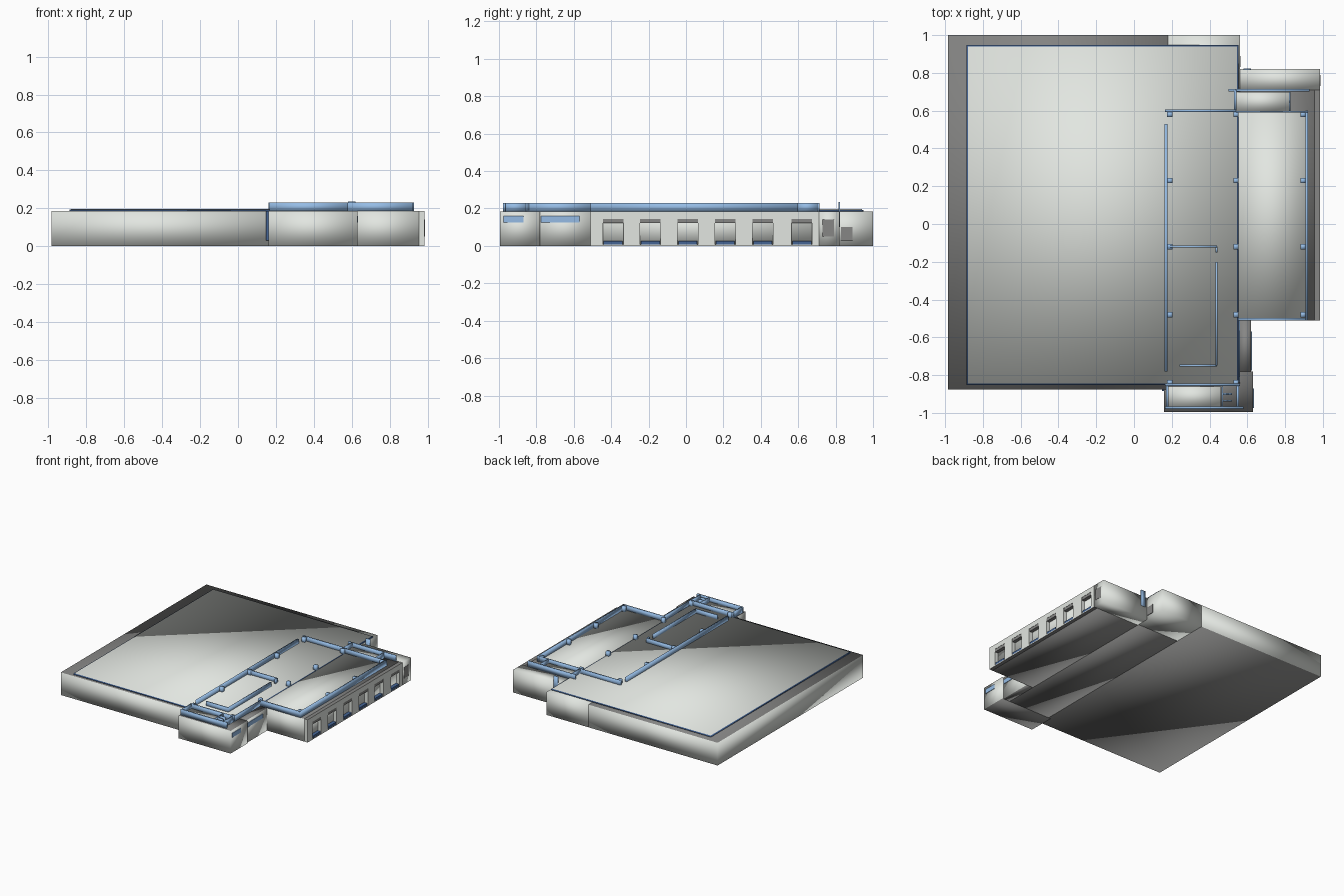
import bpy

cube = bpy.data.objects.get("Cube")
if cube:
    bpy.data.objects.remove(cube, do_unlink=True)


def material(name, rgb):
    m = bpy.data.materials.new(name)
    m.use_nodes = True
    m.diffuse_color = (*rgb, 1)
    m.node_tree.nodes["Principled BSDF"].inputs["Base Color"].default_value = (*rgb, 1)
    return m


GREY = material("pale grey", (0.76, 0.79, 0.75))
DARK = material("dark grey", (0.24, 0.24, 0.235))
BLUE = material("light blue", (0.3, 0.5, 0.78))
NAVY = material("deep blue", (0.06, 0.13, 0.3))


def box(name, x, y, z, mat=GREY, smooth=True, caps=None):
    """Box from its extents along each axis; caps colours its top and underside."""
    bpy.ops.mesh.primitive_cube_add(size=1, location=[sum(r) / 2 for r in (x, y, z)])
    ob = bpy.context.object
    ob.name = name
    ob.data.name = name
    for v in ob.data.vertices:
        for i, r in enumerate((x, y, z)):
            v.co[i] *= r[1] - r[0]
    ob.data.materials.append(mat)
    if caps:
        ob.data.materials.append(caps)
        for f in ob.data.polygons:
            f.material_index = int(abs(f.normal.z) > 0.5)
    if smooth:
        bpy.ops.object.shade_smooth()
    return ob


TOP = 0.185
WALL = (0, TOP)
RAIL = (TOP, 0.23)

# Building volumes with dark roofs and undersides
box("main_hall", (-0.985, 0.18), (-0.875, 1), WALL, caps=DARK)
box("spine_block", (0.18, 0.56), (-0.85, 0.72), WALL, caps=DARK)
box("front_block", (0.16, 0.63), (-0.995, -0.78), WALL, caps=DARK)
box("side_passage", (0.56, 0.62), (-0.78, -0.51), WALL, caps=DARK)
box("east_wing", (0.56, 0.955), (-0.51, 0.71), WALL, caps=DARK)

# Plain rear volumes
box("rear_stub", (0.18, 0.56), (0.72, 1), WALL)
box("rear_block", (0.56, 0.985), (0.71, 0.82), WALL)

# Roof sheets
box("roof_edge", (-0.888, 0.553), (-0.853, 0.948), (TOP, 0.193), NAVY)
box("roof_sheet", (-0.88, 0.545), (-0.845, 0.94), (TOP, 0.196))
box("wing_roof", (0.55, 0.91), (-0.5, 0.59), (TOP, 0.192))
box("front_roof_patch", (0.18, 0.46), (-0.97, -0.86), (TOP, 0.197))
box("rear_roof_patch", (0.54, 0.82), (0.595, 0.7), (TOP, 0.198))

# Wing facade: lintel, sill and piers around recessed bays
FACE = (0.955, 0.985)
bays = [-0.39, -0.19, 0.01, 0.21, 0.41, 0.62]
half = 0.055
box("facade_lintel", FACE, (-0.51, 0.71), (0.145, TOP), GREY, False, DARK)
box("facade_sill", FACE, (-0.51, 0.71), (0, 0.008), GREY, False, DARK)
starts = [-0.51] + [b + half for b in bays]
ends = [b - half for b in bays] + [0.71]
for a, b in zip(starts, ends):
    box("facade_pier", FACE, (a, b), (0.008, 0.145), GREY, False)
for b in bays:
    box("bay_header", (0.955, 0.983), (b - half, b + half), (0.122, 0.145), DARK, False)
    box("bay_step", (0.955, 0.983), (b - 0.05, b + 0.05), (0.008, 0.026), NAVY, False)

# Side openings
box("rear_window", (0.983, 0.987), (0.73, 0.79), (0.05, 0.14), DARK, False)
box("rear_door", (0.559, 0.564), (0.83, 0.89), (0.03, 0.1), DARK, False)
box("front_block_window", (0.628, 0.634), (-0.975, -0.87), (0.125, 0.16), BLUE, False)
box("passage_window", (0.618, 0.624), (-0.775, -0.57), (0.125, 0.16), BLUE, False)
box("corner_post", (0.148, 0.16), (-0.884, -0.875), (0.03, TOP), NAVY, False)


# Roof parapets
def rail_x(x0, x1, y, t=0.013):
    box("parapet", (x0, x1), (y - t / 2, y + t / 2), RAIL, BLUE)


def rail_y(x, y0, y1, t=0.013):
    box("parapet", (x - t / 2, x + t / 2), (y0, y1), RAIL, BLUE)


rail_y(0.17, -0.78, 0.53, 0.016)
rail_x(0.165, 0.54, 0.6)
rail_y(0.535, 0.6, 0.71)
rail_x(0.5, 0.93, 0.707)
rail_x(0.54, 0.92, 0.593, 0.008)
rail_y(0.825, 0.595, 0.7, 0.008)
rail_y(0.915, -0.51, 0.6, 0.014)
rail_x(0.55, 0.92, -0.505)
rail_y(0.557, -0.84, -0.51, 0.006)

# Inner roof enclosure
rail_x(0.17, 0.44, -0.12, 0.01)
rail_y(0.437, -0.15, -0.12, 0.01)
rail_y(0.437, -0.75, -0.2, 0.01)
rail_x(0.24, 0.44, -0.75, 0.01)

# Front block parapets
rail_x(0.165, 0.56, -0.85)
rail_x(0.165, 0.58, -0.972)
rail_y(0.175, -0.975, -0.85)
rail_y(0.467, -0.975, -0.86, 0.01)
rail_y(0.55, -0.975, -0.85)
for y in (-0.9, -0.935):
    rail_x(0.47, 0.52, y, 0.008)

# Column heads
for x, rows in ((0.19, (0.58, 0.23, -0.12, -0.48, -0.84)),
                (0.54, (0.58, 0.23, -0.12, -0.48, -0.84)),
                (0.895, (0.58, 0.23, -0.12, -0.48))):
    for y in rows:
        box("column_head", (x - 0.014, x + 0.014), (y - 0.014, y + 0.014), RAIL, BLUE)

# Rear upright
box("rear_upright", (0.58, 0.62), (0.815, 0.823), (0.1, 0.235), BLUE)
